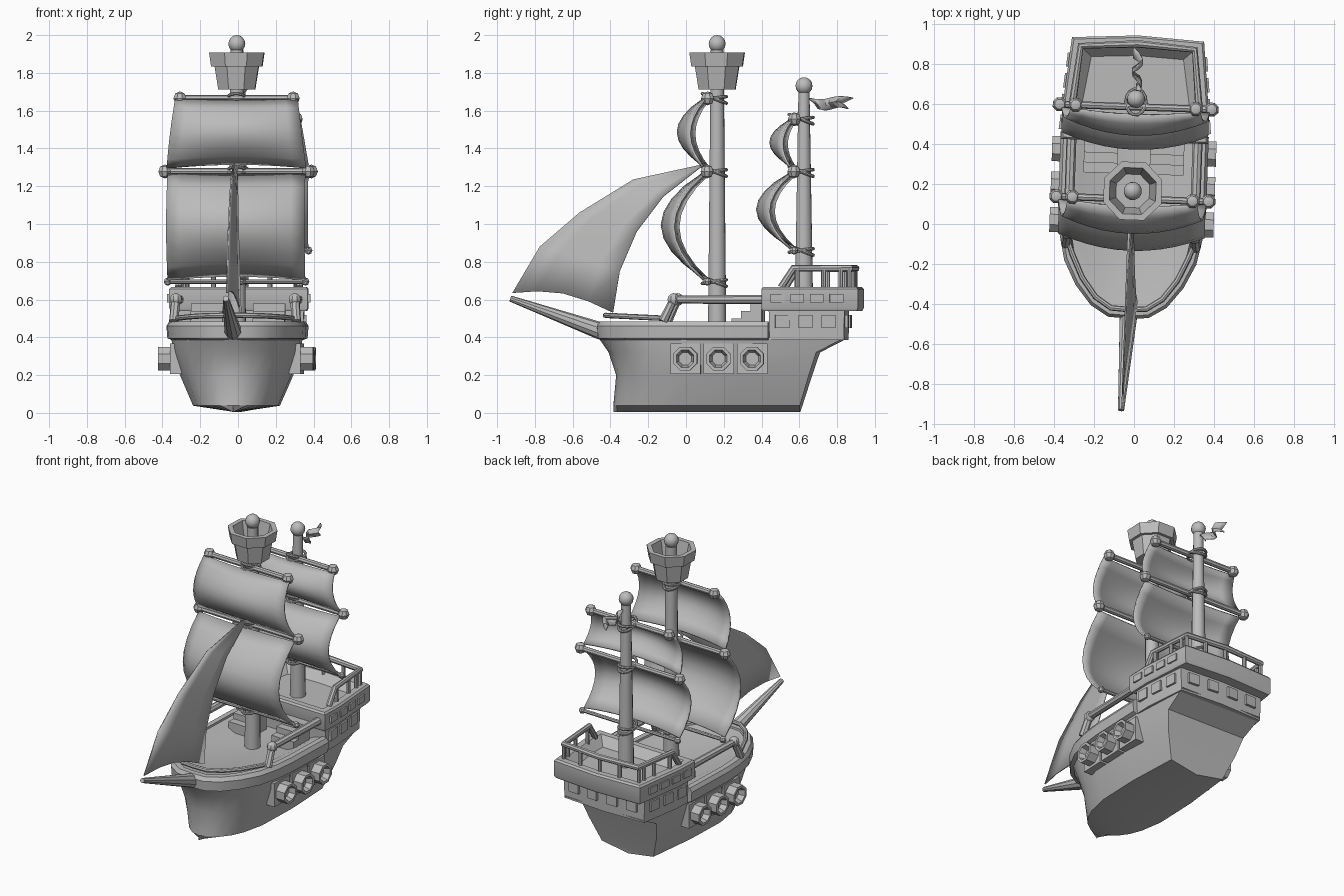
import bpy, bmesh, math
from mathutils import Vector, Matrix

cube = bpy.data.objects.get("Cube")
if cube:
    bpy.data.objects.remove(cube)

grey = bpy.data.materials.new("plain_grey")
grey.use_nodes = True
COLOUR = (0.5, 0.5, 0.5, 1)
grey.diffuse_color = COLOUR
grey.node_tree.nodes["Principled BSDF"].inputs["Base Color"].default_value = COLOUR
parts = []


def add(name, mesh):
    mesh.name = name
    mesh.materials.clear()
    mesh.materials.append(grey)
    ob = bpy.data.objects.new(name, mesh)
    bpy.context.collection.objects.link(ob)
    parts.append(ob)
    return ob


def from_faces(name, verts, faces):
    mesh = bpy.data.meshes.new(name)
    mesh.from_pydata([tuple(v) for v in verts], [], faces)
    bm = bmesh.new()
    bm.from_mesh(mesh)
    bmesh.ops.remove_doubles(bm, verts=bm.verts, dist=0.0005)
    bmesh.ops.recalc_face_normals(bm, faces=bm.faces)
    bm.to_mesh(mesh)
    bm.free()
    return add(name, mesh)


def loft(name, rings, closed=True, wrap=False):
    """Skin a stack of equal-length rings and cap the open ends."""
    n, m = len(rings[0]), len(rings)
    verts = [v for r in rings for v in r]
    faces = []
    for i in range(m if wrap else m - 1):
        for j in range(n if closed else n - 1):
            a, b, k = i * n, (i + 1) % m * n, (j + 1) % n
            faces.append((a + j, a + k, b + k, b + j))
    if closed and not wrap:
        faces += [tuple(range(n)), tuple(range((m - 1) * n, m * n))]
    if wrap and not closed:
        faces += [tuple(i * n for i in range(m)), tuple(i * n + n - 1 for i in range(m))]
    return from_faces(name, verts, faces)


def turned(name, profile, base, axis=(0, 0, 1), sides=12):
    """Lathe (radius, height) pairs around an axis."""
    q = Vector(axis).to_track_quat('Z', 'Y')
    angs = [(j + 0.5) * math.tau / sides for j in range(sides)]
    return loft(name, [[Vector(base) + q @ Vector((r * math.cos(a), r * math.sin(a), h)) for a in angs]
                       for r, h in profile])


def ball(name, at, r, sides=10, rows=6):
    prof = [(r * math.sin(math.pi * i / rows), -r * math.cos(math.pi * i / rows)) for i in range(rows + 1)]
    return turned(name, prof, at, sides=sides)


def tube(name, points, r, cyclic=False):
    cu = bpy.data.curves.new(name, 'CURVE')
    cu.dimensions = '3D'
    cu.bevel_depth, cu.bevel_resolution, cu.use_fill_caps = r, 2, True
    sp = cu.splines.new('POLY')
    sp.points.add(len(points) - 1)
    for p, c in zip(sp.points, points):
        p.co = (*c, 1)
    sp.use_cyclic_u = cyclic
    ob = bpy.data.objects.new(name, cu)
    bpy.context.collection.objects.link(ob)
    dg = bpy.context.evaluated_depsgraph_get()
    mesh = bpy.data.meshes.new_from_object(ob.evaluated_get(dg))
    bpy.data.objects.remove(ob)
    return add(name, mesh)


def box(name, centre, size, turn=0):
    m = Matrix.Translation(centre) @ Matrix.Rotation(turn, 4, 'Z')
    c = [m @ Vector((x * size[0] / 2, y * size[1] / 2, z * size[2] / 2))
         for z in (-1, 1) for x, y in ((-1, -1), (1, -1), (1, 1), (-1, 1))]
    return loft(name, [c[:4], c[4:]])


def cloth(name, rows, thickness):
    mod = loft(name, rows, closed=False).modifiers.new("cloth", 'SOLIDIFY')
    mod.thickness, mod.offset = thickness, 0


def both(half):
    """Mirror a bow-to-stern half outline into a full path."""
    return [Vector((-p[0], *p[1:])) for p in reversed(half)] + [Vector(p) for p in half]


# Hull
PLAN = [(0, 0), (0.02, 0.3), (0.06, 0.52), (0.12, 0.72), (0.2, 0.87), (0.35, 1), (0.65, 1), (1, 0.88)]


def outline(z, bow, stern, width):
    return both([(width * f, bow + (stern - bow) * s, z) for s, f in PLAN])


loft("hull", [outline(0.004, -0.385, 0.605, 0), outline(0.038, -0.385, 0.61, 0.225),
              outline(0.2, -0.37, 0.66, 0.295), outline(0.32, -0.41, 0.7, 0.33),
              outline(0.4, -0.465, 0.855, 0.342)])

# Gunwale around the open deck
BOW = [(0, 0), (0.1, 0.005), (0.19, 0.06), (0.27, 0.16), (0.33, 0.28), (0.36, 0.42), (0.37, 0.55), (0.37, 0.92)]


def bow_path(inset, z, last=0.455):
    k = 1 - inset / 0.37
    return both([(x * k, min(last, -0.472 + y + inset * (1 - y / 0.92)), z) for x, y in BOW])


loft("gunwale", [bow_path(i, z) for i, z in
                 ((0.03, 0.385), (0.005, 0.395), (0, 0.46), (0.015, 0.485), (0.05, 0.485), (0.06, 0.42))],
     closed=False, wrap=True)

# Deck dished towards the middle
loft("deck", [bow_path(0.05, 0.4), bow_path(0.055, 0.475), bow_path(0.1, 0.468),
              [Vector((v.x, v.y * (0.7 if v.y < 0 else 1), v.z)) for v in bow_path(0.17, 0.435)]])
tube("bow_rail", [(v.x, v.y, 0.5 - 0.05 * min(0, v.y + 0.1)) for v in bow_path(0.045, 0.5, -0.09)], 0.014)

# Stern castle
LOWER = [(0, 0.45), (0.345, 0.45), (0.345, 0.56), (0.31, 0.85), (0, 0.865)]
UPPER = [(0, 0.412), (0.367, 0.412), (0.367, 0.56), (0.33, 0.922), (0, 0.942)]


def castle(pts, z, inset=0):
    return both([(max(0, x - inset), 0.67 + (y - 0.67) * (1 - inset / 0.27), z) for x, y in pts])


def castle_x(pts, y):
    (x0, y0), (x1, y1) = pts[2], pts[3]
    return x0 + (x1 - x0) * max(0, (y - y0) / (y1 - y0))


loft("castle_lower_wall", [castle(LOWER, 0.385, 0.005), castle(LOWER, 0.55)])
loft("castle_upper_band", [castle(UPPER, 0.54, 0.008), castle(UPPER, 0.555), castle(UPPER, 0.655),
                           castle(UPPER, 0.667, 0.01), castle(UPPER, 0.667, 0.05), castle(UPPER, 0.61, 0.1)])
rail = [(0.32, 0.515, 0.665), (0.317, 0.58, 0.765), (0.285, 0.88, 0.765), (0, 0.9, 0.765)]
tube("castle_rail", rail + [(-x, y, z) for x, y, z in reversed(rail[:-1])], 0.019)
for x in (-0.15, 0, 0.15):
    tube("castle_rail_post", [(x, 0.89, 0.65), (x, 0.89, 0.765)], 0.013)

for s in (-1, 1):
    for y in (0.6, 0.74, 0.83, 0.875):
        x = s * (0.317 - 0.1 * (y - 0.58))
        tube("castle_rail_post", [(x, y, 0.65), (x, y, 0.765)], 0.013)

    # Window plates on castle sides and stern
    for i in range(4):
        y = 0.497 + 0.104 * i
        box("upper_window", (s * castle_x(UPPER, y), y, 0.607), (0.02, 0.072, 0.045), s * 0.1)
    for i in range(3):
        y = 0.522 + 0.122 * i
        box("lower_window", (s * castle_x(LOWER, y), y, 0.483), (0.02, 0.075, 0.068), s * 0.1)
    for x in (0.075, 0.22):
        box("stern_window", (s * x, 0.865 - 0.05 * x, 0.483), (0.075, 0.03, 0.068), -s * 0.05)

    # Gun ports, side rails and stairs
    for i in range(3):
        y = 0.009 + 0.177 * i
        box("gun_plate", (s * 0.315, y, 0.287), (0.06, 0.16, 0.16))
        turned("gun", [(0.068, 0), (0.068, 0.11), (0.05, 0.11), (0.036, 0.07)],
               (s * 0.3, y, 0.287), (s, 0, 0), 8)
    tube("side_rail", [(s * 0.325, -0.11, 0.485), (s * 0.315, -0.055, 0.6), (s * 0.315, 0.43, 0.6)], 0.025)
    ball("side_rail_knob", (s * 0.315, -0.055, 0.6), 0.034, 8)
    for i in range(3):
        box("stair_step", (s * 0.165, 0.28 + 0.05 * i, 0.46 + 0.02 * i), (0.17, 0.06, 0.08 + 0.04 * i))

# Masts, crow's nest and bowsprit
turned("main_mast", [(0.05, 0.4), (0.035, 1.92)], (0, 0.165, 0))
turned("mizzen_mast", [(0.05, 0.55), (0.03, 1.71)], (0, 0.625, 0))
ball("main_mast_ball", (0, 0.165, 1.954), 0.046, 12, 8)
ball("mizzen_mast_ball", (0, 0.625, 1.731), 0.046, 12, 8)
turned("crows_nest", [(0.105, 1.712), (0.126, 1.835), (0.146, 1.835), (0.157, 1.907), (0.125, 1.907), (0.09, 1.75)],
       (0, 0.165, 0), sides=8)
turned("bowsprit", [(0.045, -0.1), (0.045, 0), (0.016, 0.49)], (0, -0.47, 0.44), (-0.02, -0.46, 0.165), 10)


# Yards, lashings and billowing sails
def yard(mast_y, z, half, r, knob):
    y = mast_y - 0.04
    tube("yard", [(-half, y, z), (half, y, z)], r)
    for s in (-1, 1):
        ball("yard_knob", (s * half, y, z), knob, 8, 4)
    for tilt in (-0.4, 0.15):
        ring = [i * math.tau / 14 for i in range(14)]
        tube("yard_lashing", [(0.05 * math.cos(a), mast_y - 0.015 + 0.065 * math.sin(a),
                               z + tilt * 0.065 * math.sin(a)) for a in ring], 0.009, True)


def sail(name, y0, top, bottom, w_top, w_low, edge):
    rows = []
    for i in range(9):
        v = i / 8
        arch = max(0, math.sin(math.pi * v)) ** 0.85
        rows.append([Vector((u * (w_top + (w_low - w_top) * v),
                             y0 - edge * arch - (1 - u * u) * (0.02 + 0.055 * arch),
                             top + (bottom - top) * v + 0.02 * v * (1 - u * u)))
                     for u in (j / 5 - 1 for j in range(11))])
    cloth(name, rows, 0.012)


for mast_y, levels, bellies in ((0.165, (1.665, 1.278, 0.695), (0.075, 0.16)),
                                (0.625, (1.555, 1.278, 0.86), (0.045, 0.115))):
    for z, half, r, knob in zip(levels, (0.3, 0.38, 0.365), (0.018, 0.018, 0.012), (0.037, 0.037, 0.022)):
        yard(mast_y, z, half, r, knob)
    sail("upper_sail", mast_y - 0.058, levels[0] - 0.01, levels[1] + 0.02, 0.325, 0.37, bellies[0])
    sail("lower_sail", mast_y - 0.058, levels[1] - 0.015, levels[2] + 0.01, 0.365, 0.365, bellies[1])

# Triangular head sail
luff = [(-0.92, 0.635), (-0.775, 0.88), (-0.565, 1.06), (-0.28, 1.235), (0.09, 1.315)]
leech = [(-0.385, 0.53), (-0.35, 0.75), (-0.26, 0.96), (-0.12, 1.145), (0.09, 1.31)]
rows = []
for i, (a, b) in enumerate(zip(luff, leech)):
    sag = 0.05 if i == 0 else 0
    rows.append([Vector((0.005 - 0.02 * (1 - t) + 0.035 * (1 - i / 4) * t, a[0] + (b[0] - a[0]) * t,
                         a[1] + (b[1] - a[1]) * t + sag * math.sin(math.pi * t)))
                 for t in (j / 4 for j in range(5))])
cloth("head_sail", rows, 0.008)

# Forked pennant
rows = [[Vector((0.025 * math.sin(i * 1.3), start + (end - start) * i / 8, z - 0.008 * math.sin(i * 0.8)))
         for i in range(9)] for start, end, z in ((0.645, 0.885, 1.668), (0.68, 0.83, 1.64), (0.7, 0.86, 1.61))]
cloth("pennant", rows, 0.006)

# Slight heading offset and shading
place = Matrix.Translation((-0.012, 0, 0)) @ Matrix.Rotation(-0.035, 4, 'Z')
bpy.ops.object.select_all(action='DESELECT')
for ob in parts:
    ob.data.transform(place)
    ob.select_set(True)
bpy.context.view_layer.objects.active = parts[0]
bpy.ops.object.shade_smooth_by_angle(angle=math.radians(32))
